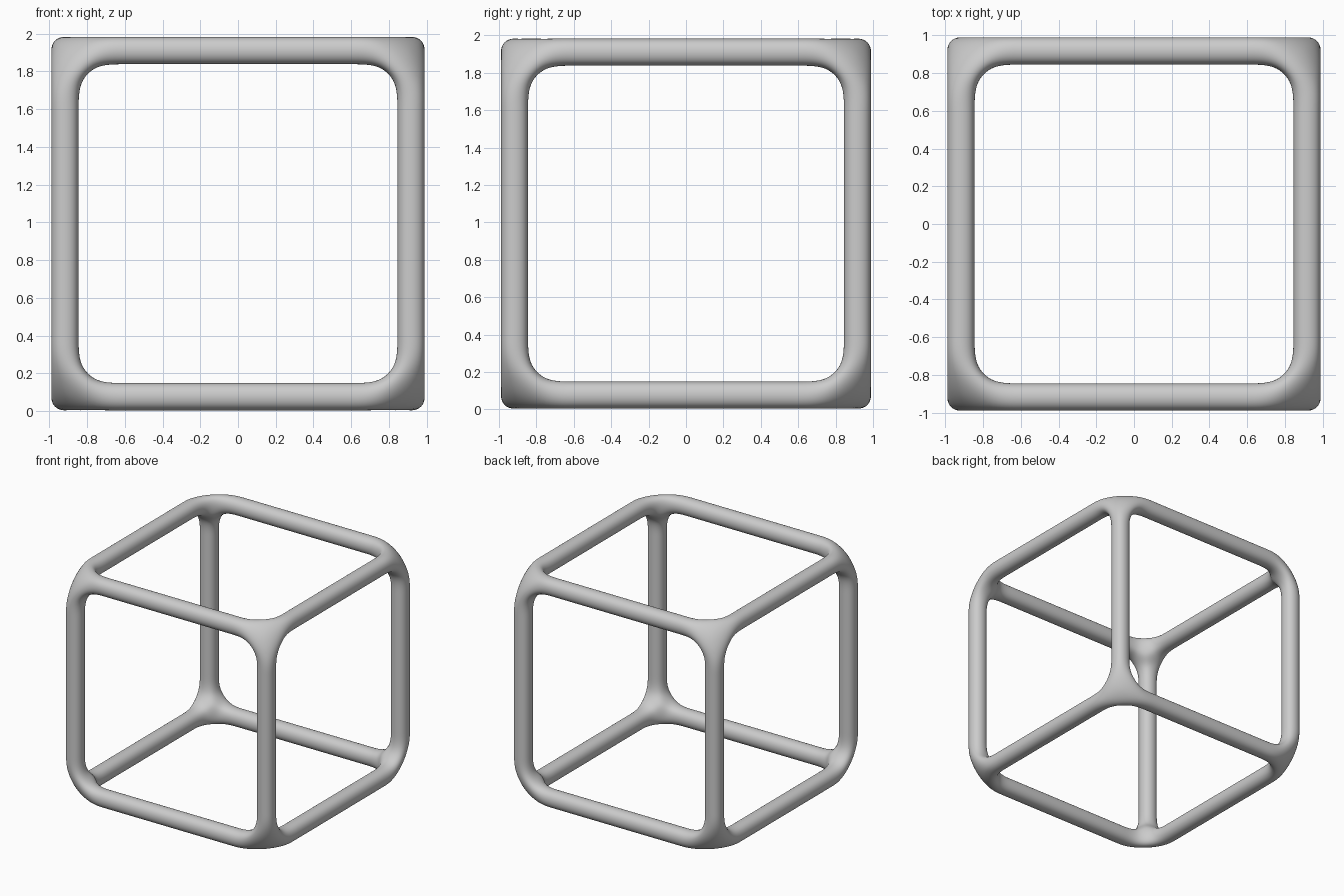
import bpy, bmesh
from itertools import product
from mathutils import Vector

if "Cube" in bpy.data.objects:
    bpy.data.objects.remove(bpy.data.objects["Cube"])

C = 0.917    # bar centre line, distance from the middle of the frame
H = 0.079    # half width of the square cage around each bar
D = 0.165    # distance from a corner to the first bar ring
SEG = 10     # segments along each bar
MID = Vector((0, 0, 0.993))

bm = bmesh.new()


def face(points):
    bm.faces.new([bm.verts.new(Vector(p) + MID) for p in points])


def corner(signs):
    """Three-way joint: flat outer facet, three sides, inner webs."""
    def pt(a, ta, b, tb, tc):
        t = [tc, tc, tc]
        t[a], t[b] = ta, tb
        return [s * (C - v) for s, v in zip(signs, t)]

    for h in (-H, H):
        face([pt(a, D, (a + 1) % 3, h, h) for a in range(3)])
    for a in range(3):
        b = (a + 1) % 3
        face([pt(a, D, b, -H, -H), pt(a, D, b, H, -H),
              pt(a, H, b, D, -H), pt(a, -H, b, D, -H)])
        face([pt(a, D, b, H, -H), pt(a, D, b, H, H),
              pt(a, H, b, D, H), pt(a, H, b, D, -H)])


def bar(axis, sb, sc):
    """Open square tube running between two joints."""
    b, c = (axis + 1) % 3, (axis + 2) % 3
    ring = [(-H, -H), (H, -H), (H, H), (-H, H)]

    def pt(i, k):
        p = [0, 0, 0]
        p[axis] = (C - D) * (2 * i / SEG - 1)
        p[b] = sb * C + ring[k % 4][0]
        p[c] = sc * C + ring[k % 4][1]
        return p

    for i in range(SEG):
        for k in range(4):
            face([pt(i, k), pt(i + 1, k), pt(i + 1, k + 1), pt(i, k + 1)])


# Eight joints and twelve bars, welded into one cage
for signs in product((-1, 1), repeat=3):
    corner(signs)
for axis in range(3):
    for sb, sc in product((-1, 1), repeat=2):
        bar(axis, sb, sc)
bmesh.ops.remove_doubles(bm, verts=bm.verts[:], dist=0.001)
bmesh.ops.recalc_face_normals(bm, faces=bm.faces[:])
for f in bm.faces:
    f.smooth = True

mesh = bpy.data.meshes.new("cube_frame")
bm.to_mesh(mesh)
bm.free()
frame = bpy.data.objects.new("cube_frame", mesh)
bpy.context.collection.objects.link(frame)

# Rounding of bars and joints
sub = frame.modifiers.new("rounding", 'SUBSURF')
sub.levels = sub.render_levels = 3
